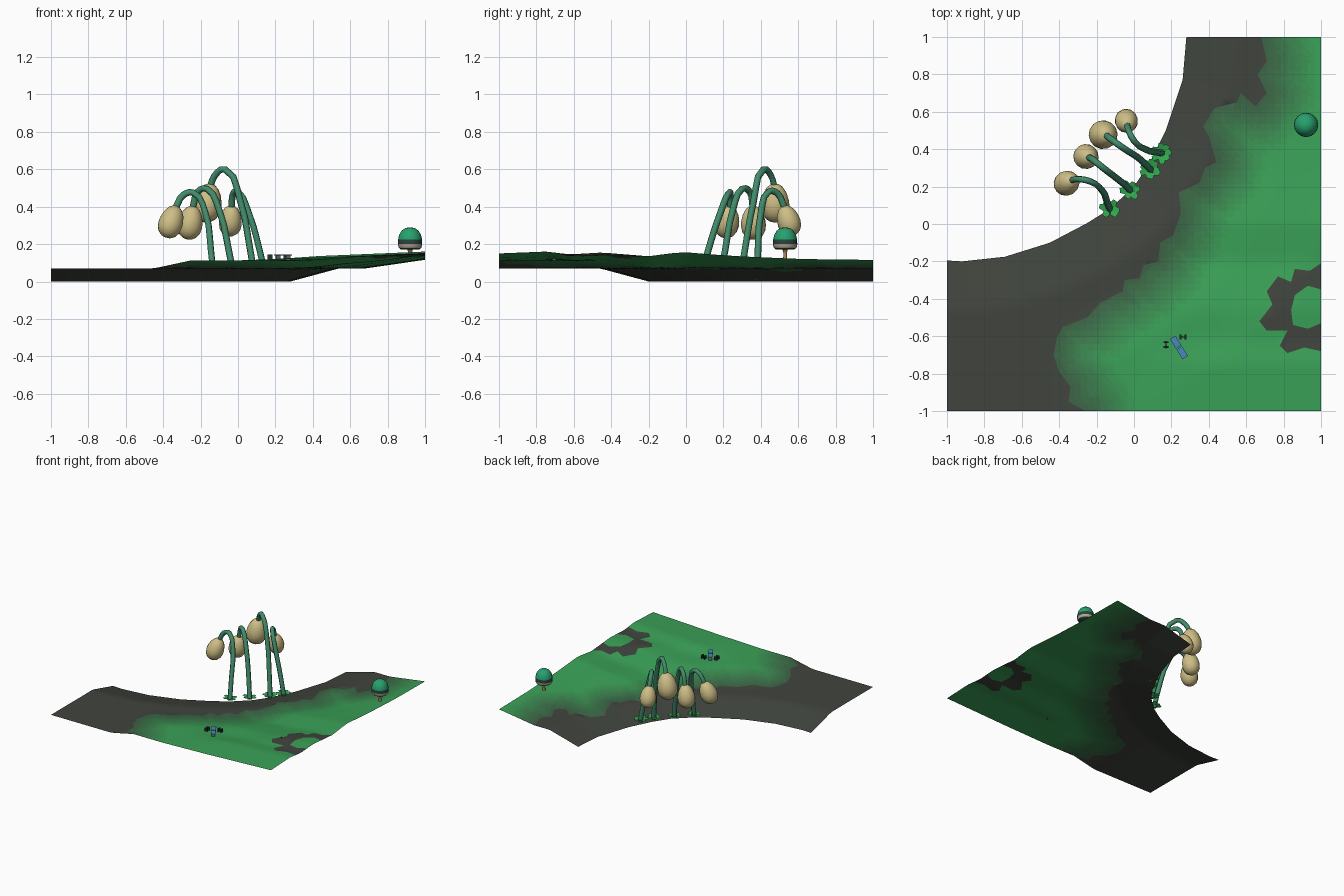
import bpy, bmesh, math, random
from mathutils import Vector as V, Matrix
from mathutils.geometry import delaunay_2d_cdt

if "Cube" in bpy.data.objects:
    bpy.data.objects.remove(bpy.data.objects["Cube"])
random.seed(3)

def mat(name, r, g, b):
    lin = lambda c: (c / 255 / 12.92) if c < 11 else ((c / 255 + 0.055) / 1.055) ** 2.4
    m = bpy.data.materials.new(name)
    m.diffuse_color = (lin(r), lin(g), lin(b), 1)
    m.use_nodes = True
    m.node_tree.nodes["Principled BSDF"].inputs["Base Color"].default_value = m.diffuse_color
    return m

def obj(name, bm, mats, smooth=False):
    me = bpy.data.meshes.new(name)
    bm.to_mesh(me); bm.free()
    for m in mats: me.materials.append(m)
    for p in me.polygons: p.use_smooth = smooth
    o = bpy.data.objects.new(name, me)
    bpy.context.collection.objects.link(o)
    return o

def lathe(name, profile, mats, bands, n=16, matrix=Matrix()):
    # spin an (r, z) profile; bands gives the material of each segment
    bm = bmesh.new()
    rings = [[bm.verts.new((r * math.cos(math.tau * i / n), r * math.sin(math.tau * i / n), z))
              for i in range(n)] for r, z in profile]
    for k in range(len(rings) - 1):
        for i in range(n):
            j = (i + 1) % n
            f = bm.faces.new((rings[k][i], rings[k][j], rings[k + 1][j], rings[k + 1][i]))
            f.material_index = bands[k]
    bmesh.ops.remove_doubles(bm, verts=bm.verts, dist=1e-5)
    bmesh.ops.recalc_face_normals(bm, faces=bm.faces)
    bm.transform(matrix)
    return obj(name, bm, mats, True)

# ---- ground outlines (top view)
bank = [V(p) for p in ((-1, -.195), (-.92, -.2), (-.69, -.175), (-.45, -.1), (-.25, .005), (-.13, .08),
                       (0, .2), (.08, .32), (.17, .5), (.26, .77), (.28, 1))]
rag = [V(p) for p in ((-.26, -1), (-.35, -.95), (-.34, -.87), (-.4, -.79), (-.43, -.7), (-.41, -.6),
       (-.38, -.55), (-.25, -.5), (-.18, -.42), (-.06, -.36), (-.05, -.3), (.03, -.29), (.05, -.22),
       (.13, -.2), (.14, -.1), (.21, -.06), (.25, .06), (.24, .17), (.35, .22), (.38, .3), (.44, .33),
       (.4, .47), (.37, .52), (.43, .62), (.55, .65), (.57, .7), (.65, .63), (.71, .7), (.66, .8),
       (.71, .87), (.68, 1))]
patch = [V(p) for p in ((1, -.21), (.94, -.25), (.86, -.24), (.84, -.31), (.77, -.28), (.71, -.36),
         (.74, -.43), (.67, -.52), (.71, -.57), (.82, -.57), (.78, -.65), (.82, -.69), (.91, -.66), (1, -.68))]
hole = [V(p) for p in ((1, -.35), (.93, -.33), (.86, -.38), (.84, -.46), (.85, -.54), (.93, -.56), (1, -.53))]
ripple = ((-1, -.005), (-.75, .005), (-.62, -.01), (-.45, 0), (-.2, -.02), (0, .006), (.3, 0), (1.1, 0))

def dist(p, line):
    best = 9
    for a, b in zip(line, line[1:]):
        d = b - a
        t = max(0, min(1, (p - a).dot(d) / d.length_squared))
        best = min(best, (p - a - d * t).length)
    return best

def inside(p, poly):
    c = False
    for a, b in zip(poly, poly[1:] + poly[:1]):
        if (a.y > p.y) != (b.y > p.y) and p.x < a.x + (p.y - a.y) * (b.x - a.x) / (b.y - a.y):
            c = not c
    return c

clip = lambda t: max(0, min(1, t))

def height(p):
    d = dist(p, bank)
    z = .07 * clip(d / .26) + .043 * clip((d - .4) / .3) * clip((p.x + .45) / .2)
    z += .042 * clip(p.x) * clip((d - .7) / .3)
    for (a, za), (b, zb) in zip(ripple, ripple[1:]):
        if a <= p.y < b:
            z += (za + (zb - za) * (p.y - a) / (b - a)) * clip(p.x / .4) * clip((d - .3) / .2)
    return z

# ---- ground: one sheet triangulated along the ragged grass lines
outline = bank + [V((1, 1)), V((1, -1)), V((-1, -1))]
pts, edges = [], []
for line, closed in ((outline, True), (rag, False), (patch, False), (hole, False)):
    s = len(pts)
    pts += line
    edges += [(s + i, s + i + 1) for i in range(len(line) - 1)]
    if closed: edges.append((s + len(line) - 1, s))
N = 56
for i in range(N + 1):
    for j in range(N + 1):
        p = V((-1 + 2 * i / N, -1 + 2 * j / N))
        if inside(p * .9999, outline): pts.append(p)
cv, ce, cf, *_ = delaunay_2d_cdt(pts, edges, [], 0, 1e-4)
grass_area = rag + [V((1, 1)), V((1, -1))]
SH = 12
lo, hi = (60, 96, 68), (58, 164, 88)
shades = [mat("grass_%d" % k, *[a + (b - a) * (k + .5) / SH for a, b in zip(lo, hi)]) for k in range(SH)]
bm = bmesh.new()
gv = [bm.verts.new((p.x, p.y, height(p))) for p in cv]
for f in cf:
    c = sum((cv[i] for i in f), V((0, 0))) / 3
    if not inside(c, outline): continue
    face = bm.faces.new([gv[i] for i in f])
    if inside(c, grass_area) and (not inside(c, patch) or inside(c, hole)):
        face.material_index = min(SH - 1, int(dist(c, rag) / .28 * SH))
    else:
        face.material_index = SH
bmesh.ops.delete(bm, geom=[v for v in bm.verts if not v.link_faces], context='VERTS')
bmesh.ops.recalc_face_normals(bm, faces=bm.faces)
if sum(f.normal.z for f in bm.faces) < 0:
    bmesh.ops.reverse_faces(bm, faces=bm.faces)
obj("ground", bm, shades + [mat("stone", 64, 68, 61)], True)

# ---- drooping bulb plants
stem_m, bulb_m, leaf_m = mat("stem", 66, 140, 108), mat("bulb", 206, 190, 134), mat("leaf", 50, 170, 80)
plants = [  # stem path, bulb centre, bulb radius, leaf count
    (((-.13, .08, .01), (-.145, .12, .17), (-.175, .185, .37), (-.24, .23, .475), (-.295, .24, .46), (-.33, .235, .4)), (-.357, .22, .32), .066, 6),
    (((-.02, .18, .01), (-.05, .21, .17), (-.1, .25, .38), (-.165, .3, .495), (-.215, .34, .48), (-.24, .355, .4)), (-.255, .36, .315), .067, 6),
    (((.09, .29, .01), (.06, .32, .2), (.015, .36, .42), (-.07, .415, .6), (-.125, .455, .565), (-.15, .475, .5)), (-.163, .477, .42), .077, 9),
    (((.15, .38, .01), (.115, .385, .17), (.06, .4, .36), (0, .445, .482), (-.025, .49, .47), (-.035, .525, .4)), (-.04, .548, .325), .062, 7)]
egg = [(0, 1.36), (.3, 1.3), (.56, 1.1), (.82, .68), (.97, .15), (1, -.25), (.93, -.7), (.7, -1.08), (.38, -1.3), (0, -1.38)]
for k, (path, centre, r, leaves) in enumerate(plants, 1):
    cu = bpy.data.curves.new("stem_%d" % k, 'CURVE')
    cu.dimensions, cu.bevel_depth, cu.bevel_resolution, cu.resolution_u = '3D', .018, 1, 3
    cu.use_fill_caps = True
    sp = cu.splines.new('BEZIER')
    sp.bezier_points.add(len(path) - 1)
    for bp, co in zip(sp.bezier_points, path):
        bp.co, bp.handle_left_type, bp.handle_right_type = co, 'AUTO', 'AUTO'
    cu.materials.append(stem_m)
    bpy.context.collection.objects.link(bpy.data.objects.new("stem_%d" % k, cu))
    # egg-shaped bulb hanging from the stem tip
    c = V(centre)
    up = (V(path[-1]) - c).normalized()
    M = Matrix.Translation(c) @ up.to_track_quat('Z', 'Y').to_matrix().to_4x4() @ Matrix.Scale(r, 4)
    lathe("bulb_%d" % k, egg, [bulb_m], [0] * 9, 14, M)
    # leaf rosette at the foot
    bm = bmesh.new()
    for i in range(leaves):
        a = math.tau * i / leaves + random.uniform(-.3, .3)
        L = random.uniform(.045, .06)
        u, w = V((math.cos(a), math.sin(a), 0)), V((-math.sin(a), math.cos(a), 0))
        b = V(path[0])
        ring = [b + u * L * s + w * t * .02 + V((0, 0, z)) for s, t, z in
                ((.15, 0, .004), (.5, -1, .02), (1, -.6, .022), (1, .6, .022), (.5, 1, .02))]
        bm.faces.new([bm.verts.new(p) for p in ring])
    obj("leaves_%d" % k, bm, [leaf_m])

# ---- small mushroom
lathe("mushroom", [(.011, .115), (.009, .15), (.016, .178), (.05, .172), (.06, .18), (.063, .188), (.065, .2),
                   (.064, .225), (.058, .25), (.045, .272), (.025, .286), (0, .29)],
      [mat("mushroom_stem", 185, 140, 95), mat("mushroom_lip", 180, 165, 145), mat("mushroom_band", 40, 68, 60),
       mat("mushroom_top", 40, 160, 110)], [0, 0, 2, 2, 1, 1, 2, 3, 3, 3, 3], 16, Matrix.Translation((.92, .53, 0)))

# ---- tiny table and two stools
def boxes(name, parts, loc, angle, m):
    bm = bmesh.new()
    for pos, size in parts:
        bmesh.ops.create_cube(bm, size=1, matrix=Matrix.Translation(pos) @ Matrix.Diagonal((*size, 1)))
    bm.transform(Matrix.Translation(loc) @ Matrix.Rotation(angle, 4, 'Z'))
    obj(name, bm, [m])

ang, base = math.radians(-58), (.24, -.66, .112)
boxes("table_top", [((s * .033, 0, .03), (.06, .034, .007)) for s in (-1, 1)], base, ang, mat("blue", 75, 135, 190))
boxes("table_legs", [((s * .05, 0, .014), (.008, .026, .028)) for s in (-1, 1)], base, ang, mat("grey", 110, 115, 120))
dark = mat("dark", 40, 45, 48)
for k, (x, y, a) in enumerate(((.172, -.645, 1.57), (.262, -.605, 0)), 1):
    boxes("stool_%d" % k, [((0, 0, .02), (.04, .006, .008)), ((-.013, 0, .02), (.009, .026, .026)),
                           ((.013, 0, .02), (.009, .026, .026))], (x, y, .112), a, dark)
